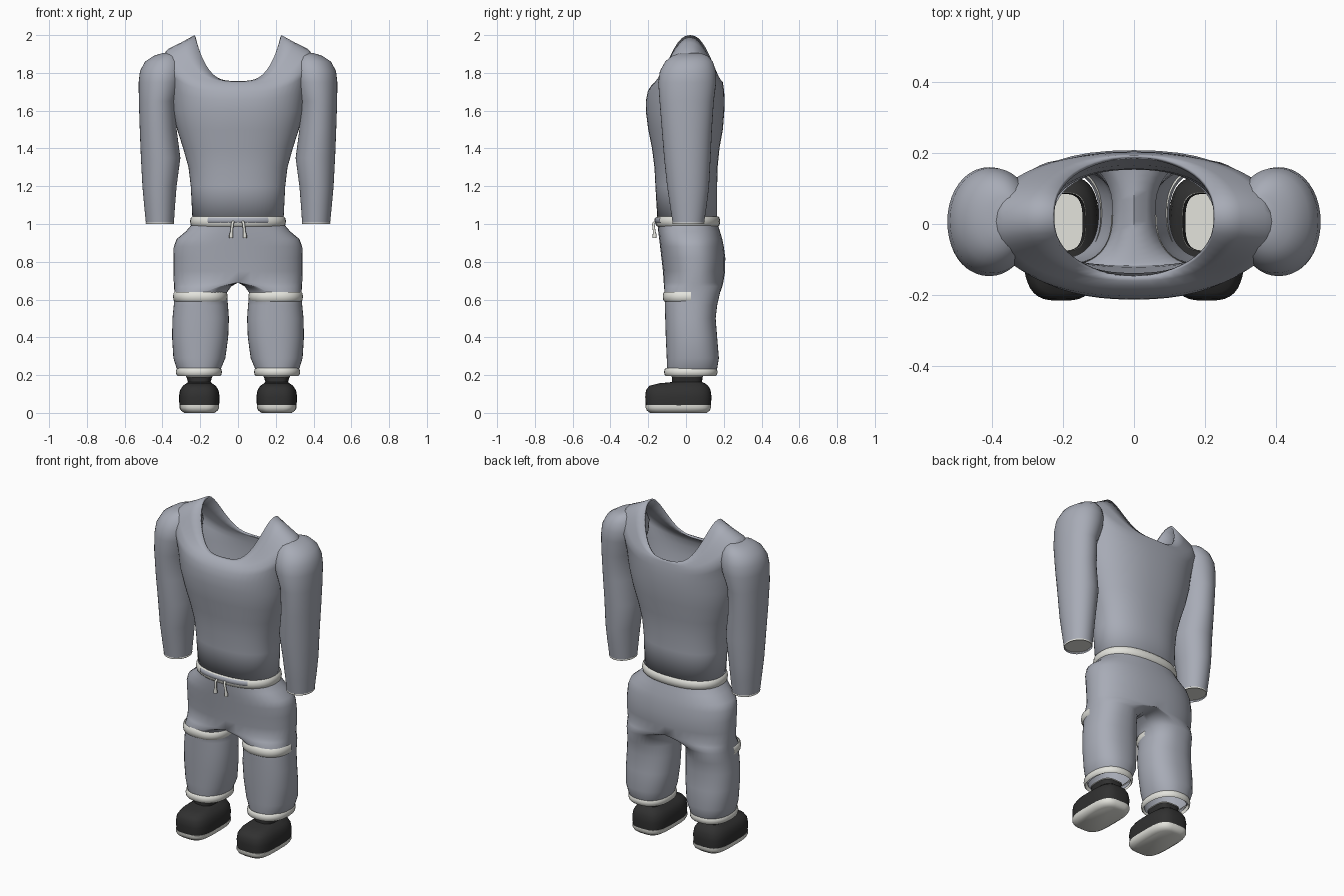
import bpy
import bmesh
from math import cos, sin, pi, copysign

if "Cube" in bpy.data.objects:
    bpy.data.objects.remove(bpy.data.objects["Cube"], do_unlink=True)


def make_material(name, red, green, blue):
    mat = bpy.data.materials.new(name)
    mat.use_nodes = True
    mat.diffuse_color = (red, green, blue, 1)
    shader = mat.node_tree.nodes["Principled BSDF"]
    shader.inputs["Base Color"].default_value = (red, green, blue, 1)
    shader.inputs["Roughness"].default_value = 0.8
    return mat


FABRIC = make_material("blue_grey_fabric", 0.39, 0.41, 0.47)
TRIM = make_material("off_white_trim", 0.77, 0.77, 0.72)
RUBBER = make_material("charcoal_shoe", 0.03, 0.03, 0.03)
SIDES = {"left": 1, "right": -1}


def power(value, exponent):
    """Signed power, which squares off an ellipse."""
    return copysign(abs(value) ** exponent, value)


def loft(bm, rings, side=1, square=2.3, steps=40, arc=None, cap_low=False, cap_high=False):
    """Skin rings listed bottom to top: z, x low, x high, y front, y back, [pivot x, side lift]."""
    start, end = arc or (0, 2 * pi)
    count = steps if arc is None else steps + 1
    loops = []
    for z, x_low, x_high, front, back, *extra in rings:
        pivot = extra[0] if extra else (x_low + x_high) / 2
        lift = extra[1] if len(extra) > 1 else 0
        loop = []
        for i in range(count):
            angle = start + (end - start) * i / steps
            c, s = cos(angle), sin(angle)
            reach = x_high - pivot if c > 0 else pivot - x_low
            x = pivot + reach * power(c, 2 / square)
            y = (front + back) / 2 + (back - front) / 2 * power(s, 2 / square)
            loop.append(bm.verts.new((side * x, y, z + lift * abs(c) ** 3)))
        loops.append(loop)

    def face(verts):
        bm.faces.new(verts if side > 0 else verts[::-1])

    for low, high in zip(loops, loops[1:]):
        for i in range(steps):
            j = (i + 1) % count
            face([low[i], low[j], high[j], high[i]])
    if cap_low:
        face(loops[0][::-1])
    if cap_high:
        face(loops[-1])


def finish(name, bm, mat, thickness=0):
    bmesh.ops.remove_doubles(bm, verts=bm.verts, dist=0.0005)
    mesh = bpy.data.meshes.new(name)
    bm.to_mesh(mesh)
    bm.free()
    mesh.materials.append(mat)
    obj = bpy.data.objects.new(name, mesh)
    bpy.context.collection.objects.link(obj)
    bpy.ops.object.select_all(action="DESELECT")
    obj.select_set(True)
    bpy.context.view_layer.objects.active = obj
    bpy.ops.object.shade_smooth_by_angle(angle=pi / 3.2)
    if thickness:
        shell = obj.modifiers.new("cloth_thickness", "SOLIDIFY")
        shell.thickness = thickness
        shell.offset = -1


def part(name, rings, mat, thickness=0, **options):
    bm = bmesh.new()
    loft(bm, rings, **options)
    finish(name, bm, mat, thickness)


def band(name, z_low, z_high, box, bulge, mat, **options):
    """A rounded strip of trim around a limb or the waist."""
    rings = []
    for t, grow in ((0, 0), (0.15, 0.7), (0.5, 1), (0.85, 0.7), (1, 0)):
        g = grow * bulge
        x_low, x_high, front, back = box
        rings.append((z_low + (z_high - z_low) * t, x_low - g, x_high + g, front - g, back + g))
    part(name, rings, mat, **options)


def centred(rows):
    """Rows of z, half width, front, back, side lift become rings about x = 0."""
    return [(z, -half, half, front, back, 0, lift) for z, half, front, back, lift in rows]


# Shirt body: the sides rise into shoulders around a scooped neckline
part("shirt_body", centred([
    (1.0, 0.24, -0.15, 0.165, 0),
    (1.2, 0.25, -0.162, 0.165, 0),
    (1.3, 0.262, -0.167, 0.167, 0),
    (1.4, 0.29, -0.18, 0.177, 0),
    (1.5, 0.322, -0.2, 0.195, 0),
    (1.6, 0.348, -0.213, 0.203, 0),
    (1.66, 0.362, -0.211, 0.204, 0.05),
    (1.7, 0.385, -0.203, 0.202, 0.12),
    (1.725, 0.405, -0.19, 0.199, 0.16),
    (1.743, 0.37, -0.175, 0.196, 0.184),
    (1.754, 0.3, -0.16, 0.194, 0.207),
    (1.757, 0.23, -0.147, 0.19, 0.243),
]), FABRIC, thickness=0.012, steps=56)

sleeve_rings = [
    (1.0, 0.34, 0.487, -0.07, 0.095),
    (1.1, 0.333, 0.497, -0.085, 0.11),
    (1.2, 0.325, 0.506, -0.1, 0.122),
    (1.35, 0.305, 0.514, -0.116, 0.13),
    (1.5, 0.325, 0.52, -0.128, 0.137),
    (1.65, 0.325, 0.525, -0.14, 0.147),
    (1.75, 0.29, 0.526, -0.147, 0.16),
    (1.81, 0.28, 0.519, -0.138, 0.158),
    (1.86, 0.29, 0.492, -0.11, 0.142),
    (1.89, 0.31, 0.447, -0.075, 0.115),
    (1.905, 0.33, 0.4, -0.03, 0.08),
]
for label, side in SIDES.items():
    # Sleeve with a light hem and lining
    part(label + "_sleeve", sleeve_rings, FABRIC, side=side, square=2.05, cap_high=True)
    band(label + "_sleeve_hem", 1.0, 1.01, (0.34, 0.487, -0.07, 0.095), 0.002, TRIM,
         side=side, square=2.05)
    part(label + "_sleeve_lining", [
        (1.012, 0.342, 0.485, -0.068, 0.093), (1.016, 0.342, 0.485, -0.068, 0.093),
    ], TRIM, side=side, square=2.05, cap_low=True)

# Trousers: hips that divide at the crotch into two legs
bm = bmesh.new()
loft(bm, centred([
    (0.69, 0.34, -0.118, 0.197, 0),
    (0.75, 0.342, -0.122, 0.207, 0),
    (0.82, 0.342, -0.13, 0.208, 0),
    (0.88, 0.34, -0.137, 0.2, 0),
    (0.92, 0.325, -0.142, 0.192, 0),
    (0.96, 0.277, -0.147, 0.18, 0),
    (1.0, 0.243, -0.15, 0.168, 0),
]))
leg_rings = [
    (0.203, 0.1, 0.305, -0.095, 0.15),
    (0.235, 0.09, 0.325, -0.1, 0.165),
    (0.29, 0.067, 0.342, -0.102, 0.174),
    (0.4, 0.052, 0.349, -0.107, 0.165),
    (0.5, 0.048, 0.347, -0.11, 0.157),
    (0.57, 0.053, 0.34, -0.112, 0.165),
    (0.635, 0.06, 0.337, -0.114, 0.18, 0.19),
    (0.67, 0.035, 0.338, -0.116, 0.192, 0.1),
    (0.69, 0, 0.34, -0.118, 0.197, 0),
]
for side in SIDES.values():
    loft(bm, leg_rings, side=side)
finish("trousers", bm, FABRIC)

# Waistband with a gathered fabric strip at the front
band("waistband", 0.987, 1.04, (-0.243, 0.243, -0.152, 0.17), 0.011, TRIM)
band("waistband_gather", 1.006, 1.034, (-0.25, 0.25, -0.161, 0.17), 0.006, FABRIC,
     arc=(1.3 * pi, 1.7 * pi))

for label, side in SIDES.items():
    # Drawstring end with a knot
    curve = bpy.data.curves.new(label + "_drawstring", "CURVE")
    curve.dimensions = "3D"
    curve.bevel_depth = 0.007
    curve.use_fill_caps = True
    spline = curve.splines.new("POLY")
    path = [(0.026, -0.164, 1.012), (0.03, -0.173, 1.0), (0.034, -0.168, 0.96),
            (0.036, -0.166, 0.942), (0.036, -0.166, 0.926)]
    spline.points.add(len(path) - 1)
    for i, (point, (x, y, z)) in enumerate(zip(spline.points, path)):
        point.co = (side * x, y, z, 1)
        point.radius = 1.5 if i > 2 else 1
    curve.materials.append(TRIM)
    string = bpy.data.objects.new(label + "_drawstring", curve)
    bpy.context.collection.objects.link(string)

    # Knee strip across the front half of the leg, and the ankle cuff
    band(label + "_knee_strip", 0.59, 0.641, (0.064, 0.335, -0.114, 0.165), 0.009, TRIM,
         side=side, square=2.5, arc=(pi, 2 * pi))
    band(label + "_ankle_cuff", 0.195, 0.238, (0.094, 0.32, -0.107, 0.158), 0.009, TRIM, side=side)

    # Shoe: sole, upper with an open ankle collar, collar rim and insole
    part(label + "_shoe_sole", [
        (0, 0.125, 0.285, -0.19, 0.11),
        (0.012, 0.108, 0.302, -0.207, 0.125),
        (0.027, 0.1, 0.31, -0.214, 0.132),
        (0.041, 0.1, 0.31, -0.214, 0.132),
    ], TRIM, side=side, square=3.5, cap_low=True, cap_high=True)
    part(label + "_shoe_upper", [
        (0.04, 0.1, 0.31, -0.213, 0.132),
        (0.085, 0.097, 0.313, -0.216, 0.135),
        (0.12, 0.103, 0.307, -0.212, 0.13),
        (0.143, 0.118, 0.292, -0.195, 0.118),
        (0.157, 0.138, 0.272, -0.14, 0.1),
        (0.163, 0.145, 0.265, -0.075, 0.085),
        (0.192, 0.137, 0.273, -0.075, 0.088),
    ], RUBBER, side=side, square=3.2)
    band(label + "_shoe_collar_rim", 0.19, 0.197, (0.137, 0.273, -0.075, 0.088), 0.003, TRIM,
         side=side, square=3.2)
    part(label + "_shoe_insole", [
        (0.09, 0.115, 0.295, -0.16, 0.115), (0.095, 0.115, 0.295, -0.16, 0.115),
    ], TRIM, side=side, cap_high=True)
